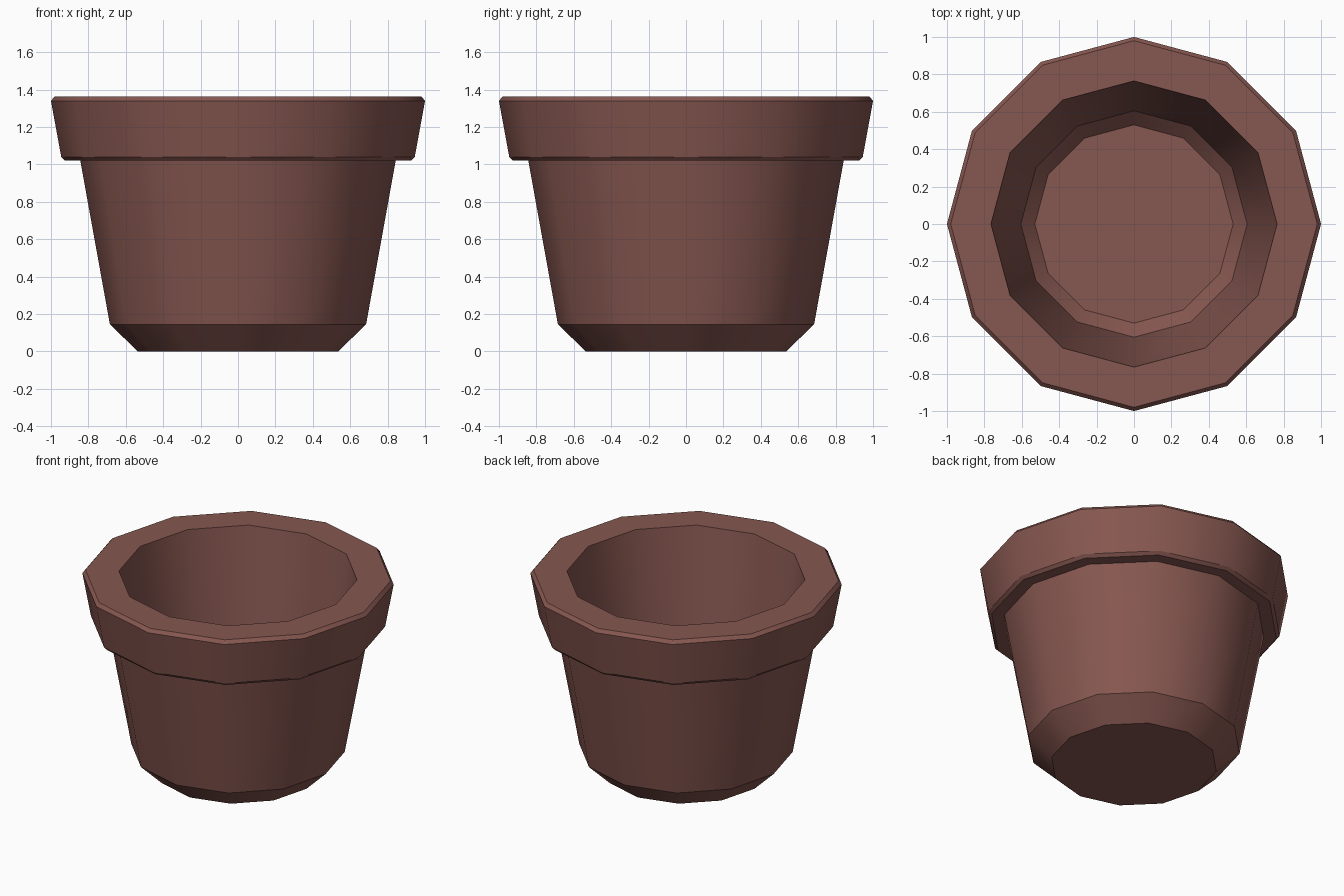
import bpy, bmesh, math

if "Cube" in bpy.data.objects:
    bpy.data.objects.remove(bpy.data.objects["Cube"])

SIDES = 12

# One continuous (radius, height) outline: outside from base to rim, then inside to floor
PROFILE = [
    (0.535, 0.0), (0.685, 0.145), (0.843, 1.02),      # base chamfer and tapered body
    (0.925, 1.02), (0.945, 1.04),                     # underside of rim
    (1.0, 1.34), (0.98, 1.364),                       # rim band and top bevel
    (0.765, 1.364), (0.605, 0.18), (0.53, 0.10),      # inner wall and floor chamfer
]

clay = bpy.data.materials.new("terracotta clay")
clay.diffuse_color = (0.24, 0.095, 0.08, 1)
clay.use_nodes = True
clay.node_tree.nodes["Principled BSDF"].inputs["Base Color"].default_value = clay.diffuse_color

# Sweep the outline into rings around z
bm = bmesh.new()
rings = []
for r, z in PROFILE:
    rings.append([bm.verts.new((r * math.cos(2 * math.pi * i / SIDES),
                                r * math.sin(2 * math.pi * i / SIDES), z))
                  for i in range(SIDES)])
for low, high in zip(rings, rings[1:]):
    for i in range(SIDES):
        j = (i + 1) % SIDES
        bm.faces.new((low[i], low[j], high[j], high[i]))

# Closed base and inner floor
bm.faces.new(rings[0][::-1])
bm.faces.new(rings[-1])
bmesh.ops.recalc_face_normals(bm, faces=bm.faces[:])

mesh = bpy.data.meshes.new("flower_pot")
bm.to_mesh(mesh)
bm.free()
mesh.materials.append(clay)
pot = bpy.data.objects.new("flower_pot", mesh)
bpy.context.collection.objects.link(pot)

# Smooth around the pot, crisp at the outline's corners
bpy.context.view_layer.objects.active = pot
pot.select_set(True)
bpy.ops.object.shade_smooth_by_angle(angle=math.radians(31))
